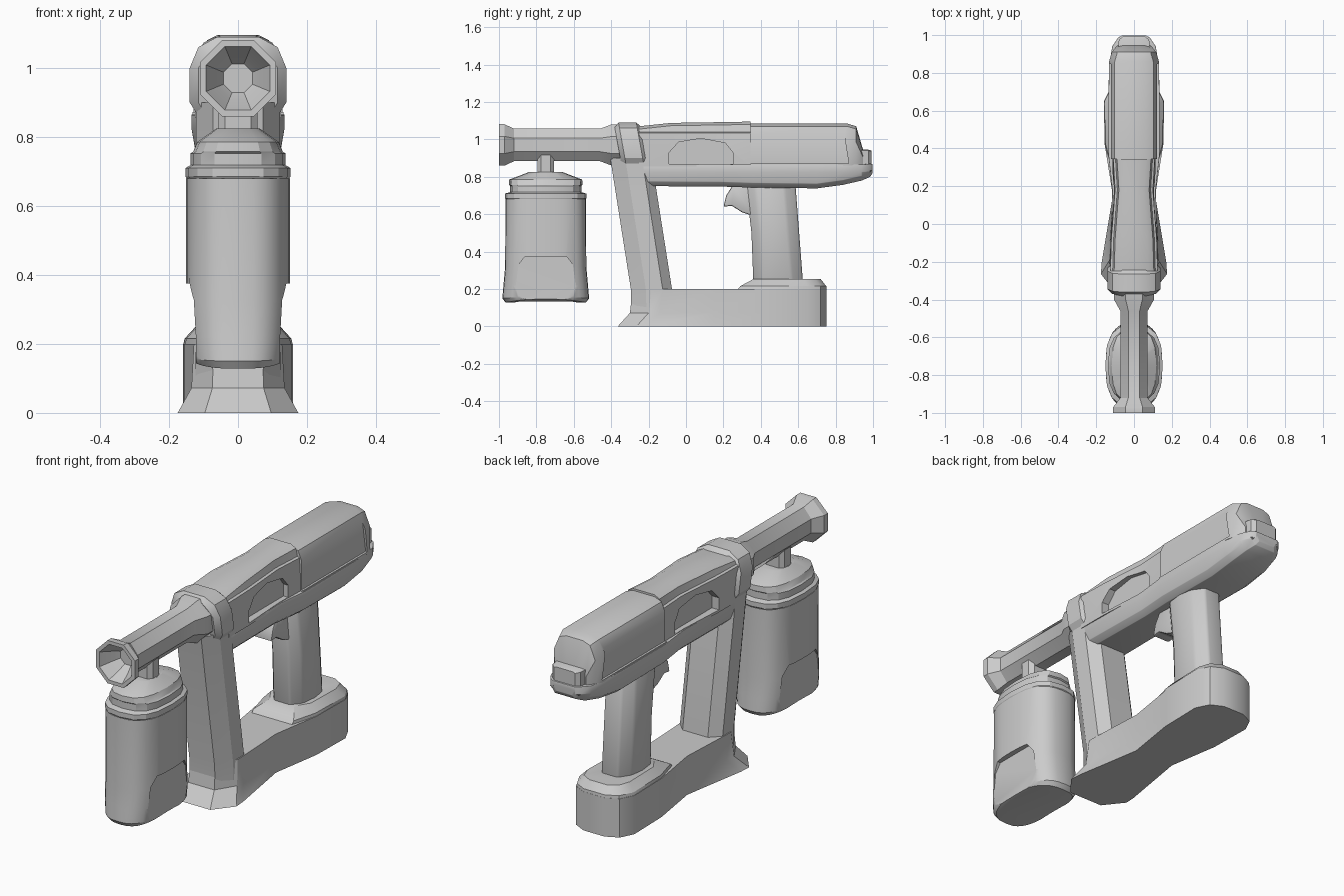
import bpy, bmesh, math

if "Cube" in bpy.data.objects:
    bpy.data.objects.remove(bpy.data.objects["Cube"])

C = bpy.context


def loft(name, rings, angle=30, bevel=0.0):
    """Skin a list of equal-length point rings and cap both ends."""
    bm = bmesh.new()
    vs = [[bm.verts.new(p) for p in r] for r in rings]
    n = len(vs[0])
    for a, b in zip(vs, vs[1:]):
        for i in range(n):
            bm.faces.new((a[i], a[(i + 1) % n], b[(i + 1) % n], b[i]))
    bm.faces.new(vs[0][::-1])
    bm.faces.new(vs[-1])
    bmesh.ops.recalc_face_normals(bm, faces=bm.faces)
    me = bpy.data.meshes.new(name)
    bm.to_mesh(me)
    bm.free()
    ob = bpy.data.objects.new(name, me)
    C.collection.objects.link(ob)
    finish(ob, angle, bevel)
    return ob


def select(ob):
    bpy.ops.object.select_all(action='DESELECT')
    ob.select_set(True)
    C.view_layer.objects.active = ob


def finish(ob, angle=30, bevel=0.0):
    select(ob)
    if bevel:
        m = ob.modifiers.new("bevel", 'BEVEL')
        m.width, m.segments, m.angle_limit = bevel, 2, math.radians(25)
        bpy.ops.object.modifier_apply(modifier=m.name)
    bpy.ops.object.shade_smooth_by_angle(angle=math.radians(angle))


def mirror(half):
    return list(half) + [(-x, v) for x, v in reversed(half)]


def along_y(name, secs, **kw):
    return loft(name, [[(x, y, z) for x, z in mirror(h)] for y, h in secs], **kw)


def along_z(name, secs, **kw):
    return loft(name, [[(x, y, z) for x, y in mirror(h)] for z, h in secs], **kw)


def prism(name, yz, x0, x1, **kw):
    return loft(name, [[(x, y, z) for y, z in yz] for x in (x0, x1)], **kw)


def pocket(ob, yz, depth_x):
    """Cut the same side recess into both flanks."""
    for s in (1, -1):
        cut = prism("cutter", yz, s * depth_x, s * 0.4)
        cut.hide_render = True
        select(ob)
        m = ob.modifiers.new("cut", 'BOOLEAN')
        m.object, m.operation, m.solver = cut, 'DIFFERENCE', 'EXACT'
        bpy.ops.object.modifier_apply(modifier=m.name)
        bpy.data.objects.remove(cut)
    finish(ob)


def oct_half(w, y0, y1, c, cx):
    """Half of a chamfered rectangle in plan."""
    return [(w - cx, y0), (w, y0 + c), (w, y1 - c), (w - cx, y1)]


# nozzle tube with flared, hollow mouth
prof = [(-0.90, .045, .045), (-0.93, .065, .065), (-1, .10, .10), (-1, .12, .12),
        (-0.97, .12, .12), (-0.92, .078, .094), (-0.46, .078, .094), (-0.40, .115, .118),
        (-0.30, .115, .118)]
loft("nozzle_tube", [[(rx * math.cos(a), y, .97 + rz * math.sin(a))
     for a in [math.radians(22.5 + 45 * i) for i in range(8)]] for y, rx, rz in prof])

# collar, sheared to lean with the strut
def collar_half(k):
    return [(.115 - k, .86), (.14 - k, .90), (.14 - k, 1.0), (.115 - k, 1.06 - k), (.06, 1.09 - k)]

collar = along_y("collar", [(-.385, collar_half(.025)), (-.36, collar_half(0)),
                            (-.265, collar_half(0)), (-.245, collar_half(.02))])
for v in collar.data.vertices:
    v.co.y += (1.085 - v.co.z) * .18

# upper front housing: waisted, with a raised top panel
def upper_half(w, t, top):
    return [(w, .855), (w, .95), (t + .02, 1.035), (t + .008, 1.04), (t, top - .015), (t - .03, top)]

upper = along_y("front_housing", [(-.25, upper_half(.125, .105, 1.07)),
                                  (-.08, upper_half(.125, .10, 1.088)),
                                  (.18, upper_half(.11, .08, 1.092)),
                                  (.345, upper_half(.115, .09, 1.095))])
pocket(upper, [(-.09, .868), (.25, .868), (.25, .93), (.21, .98), (.08, 1.005),
               (-.04, .985), (-.09, .93)], .085)

# rear cover with shallow side panels
def cover_half(w, top, k=1):
    return [(w, .86), (w, top - .085 * k), (w - .03, top - .015 * k), (w - .07, top)]

cover = along_y("rear_cover", [(.345, cover_half(.132, 1.085)), (.86, cover_half(.132, 1.085)),
                               (.91, cover_half(.118, 1.07)), (.945, cover_half(.09, .95, .5))])
pocket(cover, [(.33, .872), (.87, .872), (.845, 1.03), (.33, 1.03)], .121)

# tail block behind the cover
along_y("tail_block", [(.88, [(.09, .85), (.09, .94), (.06, .945)]),
                       (.975, [(.08, .85), (.08, .94), (.06, .945)]),
                       (.992, [(.06, .85), (.06, .935), (.05, .94)])])

# lower housing
def lower_half(w, z0, z1=.865):
    return [(w * .7, z0), (w * .92, z0 + .025), (w, z1 - .04), (w, z1)]

along_y("lower_housing", [(-.23, lower_half(.122, .75)), (.18, lower_half(.115, .748)),
                          (.36, lower_half(.135, .742)), (.70, lower_half(.135, .738)),
                          (.84, lower_half(.132, .757)), (.94, lower_half(.115, .78)),
                          (.985, lower_half(.085, .80, .87)), (.998, lower_half(.065, .82, .868))],
        angle=35, bevel=.005)

# front strut
along_z("front_strut", [(z, [(w - .05, y), (w, y + .08), (w, y + .17), (w - .05, y + .22)])
                        for z, y, w in ((.05, -.29, .125), (.2, -.295, .122), (.90, -.405, .122))])

# base with flared front foot
def base_half(fw, fy, d=0):
    return [(fw * .55, fy), (fw, fy + .10), (fw * .98, fy + .16), (.112, .15), (.155, .42),
            (.16, .65), (.125, .72), (.06, .752)]

along_z("base", [(0, base_half(.175, -.365)), (.072, base_half(.135, -.30)),
                 (.2, base_half(.128, -.285))])
along_z("base_platform", [(.19, [(.115, .27), (.155, .42), (.16, .65), (.125, .72), (.06, .752)]),
                          (.215, [(.115, .29), (.15, .42), (.155, .65), (.12, .72), (.06, .75)]),
                          (.253, [(.07, .36), (.115, .43), (.12, .63), (.10, .69), (.05, .72)])])

# rear grip and trigger
along_z("rear_grip", [(z, [(.045, y0), (.085, y0 + .05), (.095, (y0 + y1) / 2),
                           (.085, y1 - .06), (.045, y1)])
                      for z, y0, y1 in ((.24, .36, .625), (.5, .35, .605), (.76, .32, .585))],
        angle=40, bevel=.01)
prism("trigger", [(.20, .64), (.245, .645), (.30, .61), (.36, .59), (.38, .755), (.25, .755),
                  (.215, .70)], -.05, .05, bevel=.008)

# bottle
YC = -.75

def oval(a, b, z, n=32, e=2.7, arch=0.0):
    pts = []
    for i in range(n):
        t = 2 * math.pi * i / n
        c, s = math.cos(t), math.sin(t)
        x = a * math.copysign(abs(c) ** (2 / e), c)
        y = b * math.copysign(abs(s) ** (2 / e), s)
        pts.append((x, YC + y, z + arch * (1 - (y / b) ** 2)))
    return pts

bottle = loft("bottle", [oval(.11, .17, .128, arch=.015), oval(.128, .215, .128, arch=.02),
                         oval(.138, .232, .15, arch=.01), oval(.148, .226, .22),
                         oval(.15, .217, .32), oval(.15, .215, .68)], angle=40)
pocket(bottle, [(-.92, .05), (-.58, .05), (-.59, .22), (-.605, .33), (-.64, .375),
                (-.86, .375), (-.895, .33), (-.91, .22)], .122)

# bottle lid, stepped, and neck into the tube
loft("bottle_lid", [oval(a, b, z, n=16) for a, b, z in (
    (.146, .211, .675), (.152, .218, .685), (.152, .218, .71), (.138, .19, .718),
    (.138, .19, .752), (.13, .197, .757), (.118, .195, .785), (.062, .09, .825))], angle=25)
loft("bottle_neck", [[(x, y, z) for x, y in mirror(oct_half(.057, -.795, -.705, .02, .02))]
                     for z in (.80, .93)])
